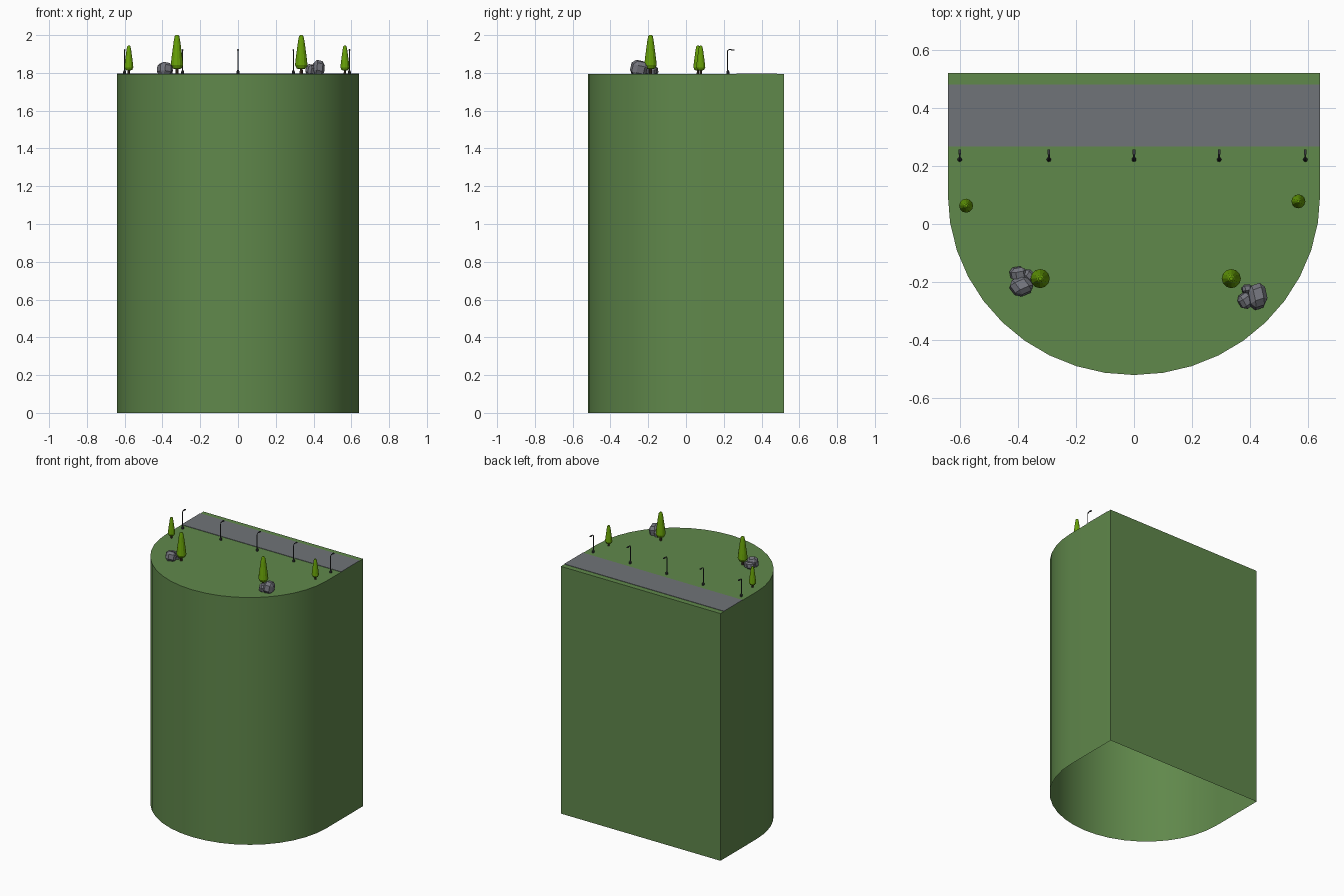
import bpy, bmesh, math
from mathutils import Matrix, Vector, Euler

if "Cube" in bpy.data.objects:
    bpy.data.objects.remove(bpy.data.objects["Cube"])

TOP = 1.794


def srgb(r, g, b):
    return tuple(((c / 255 + 0.055) / 1.055) ** 2.4 if c > 10 else c / 255 / 12.92
                 for c in (r, g, b)) + (1.0,)


def material(name, rgb):
    m = bpy.data.materials.new(name)
    m.diffuse_color = srgb(*rgb)
    m.use_nodes = True
    m.node_tree.nodes["Principled BSDF"].inputs["Base Color"].default_value = m.diffuse_color
    return m


GRASS = material("grass green", (96, 136, 75))
ROAD = material("asphalt grey", (112, 116, 120))
LEAF = material("leaf green", (103, 160, 8))
BARK = material("bark brown", (72, 56, 42))
ROCK = material("stone grey", (116, 117, 125))
METAL = material("dark metal", (58, 60, 63))


def finish(name, bm, mat, smooth=None):
    me = bpy.data.meshes.new(name)
    bm.to_mesh(me)
    bm.free()
    me.materials.append(mat)
    if smooth:
        for p in me.polygons:
            p.use_smooth = True
        me.set_sharp_from_angle(angle=math.radians(smooth))
    ob = bpy.data.objects.new(name, me)
    bpy.context.collection.objects.link(ob)
    return ob


def lathe(bm, profile, centre, sides):
    """Revolve (radius, height) pairs, capping both ends."""
    rings = [[bm.verts.new((centre[0] + r * math.cos(2 * math.pi * i / sides),
                            centre[1] + r * math.sin(2 * math.pi * i / sides),
                            centre[2] + z)) for i in range(sides)] for r, z in profile]
    for a, b in zip(rings, rings[1:]):
        for i in range(sides):
            j = (i + 1) % sides
            bm.faces.new((a[i], a[j], b[j], b[i]))
    bm.faces.new(rings[0][::-1])
    bm.faces.new(rings[-1])


# Cliff: D-shaped plateau, flat back, rounded front, open underneath
outline = [(0.641, 0.52), (-0.641, 0.52)]
for i in range(21):
    a = math.pi + math.pi * i / 20
    outline.append((0.641 * math.cos(a), 0.10 + 0.62 * math.sin(a)))
bm = bmesh.new()
low = [bm.verts.new((x, y, 0)) for x, y in outline]
high = [bm.verts.new((x, y, TOP)) for x, y in outline]
n = len(outline)
for i in range(n):
    j = (i + 1) % n
    bm.faces.new((low[i], low[j], high[j], high[i]))
bm.faces.new(high)
finish("grass_cliff", bm, GRASS, 30)

# Road: thin strip along the back
bm = bmesh.new()
bmesh.ops.create_cube(bm, size=1, matrix=Matrix.Translation((0, 0.374, TOP + 0.001))
                      @ Matrix.Diagonal((1.282, 0.213, 0.004, 1)))
finish("road", bm, ROAD)

# Street lamps: foot, post and arm reaching over the road
for k, x in enumerate((-0.6, -0.293, 0, 0.293, 0.59)):
    bm = bmesh.new()
    lathe(bm, [(0.008, 0), (0.008, 0.012), (0.004, 0.02)], (x, 0.222, TOP), 8)
    finish(f"lamp_foot_{k}", bm, METAL)
    cu = bpy.data.curves.new(f"lamp_post_{k}", "CURVE")
    cu.dimensions = "3D"
    cu.bevel_depth = 0.003
    cu.bevel_resolution = 1
    cu.use_fill_caps = True
    sp = cu.splines.new("POLY")
    path = [(0.219, 0), (0.219, 0.118), (0.222, 0.126), (0.23, 0.129), (0.242, 0.129)]
    sp.points.add(len(path) - 1)
    for p, (y, z) in zip(sp.points, path):
        p.co = (x, y, TOP + z, 1)
    cu.materials.append(METAL)
    bpy.context.collection.objects.link(bpy.data.objects.new(f"lamp_post_{k}", cu))
    bm = bmesh.new()
    bmesh.ops.create_cube(bm, size=1, matrix=Matrix.Translation((x, 0.248, TOP + 0.128))
                          @ Matrix.Diagonal((0.009, 0.018, 0.006, 1)))
    finish(f"lamp_head_{k}", bm, METAL)

# Trees: tapered crown on a short trunk
crown = [(0.012, 0.026), (0.024, 0.029), (0.033, 0.048), (0.029, 0.085),
         (0.017, 0.175), (0.012, 0.2), (0.006, 0.206)]
for k, (x, y, s) in enumerate(((-0.323, -0.188, 1), (0.335, -0.188, 1),
                               (-0.578, 0.063, 0.73), (0.566, 0.078, 0.73))):
    bm = bmesh.new()
    lathe(bm, [(r * s, z * s) for r, z in crown], (x, y, TOP), 12)
    finish(f"tree_crown_{k}", bm, LEAF)
    bm = bmesh.new()
    lathe(bm, [(0.009 * s, 0), (0.007 * s, 0.035 * s)], (x, y, TOP), 8)
    finish(f"tree_trunk_{k}", bm, BARK)

# Rocks: chamfered, turned blocks in two clusters (x, y, half widths, height, turn)
rocks = [(-0.398, -0.172, 0.027, 0.023, 0.045, 0.2), (-0.388, -0.215, 0.036, 0.029, 0.063, 0.5),
         (-0.364, -0.178, 0.017, 0.02, 0.04, 0.9), (0.425, -0.25, 0.03, 0.04, 0.074, 0.25),
         (0.385, -0.263, 0.024, 0.026, 0.052, 0.6), (0.389, -0.224, 0.017, 0.015, 0.05, 0.1)]
for k, (x, y, a, b, h, turn) in enumerate(rocks):
    bm = bmesh.new()
    bmesh.ops.create_cube(bm, size=2)
    bmesh.ops.bevel(bm, geom=bm.edges[:], offset=0.5, segments=1, affect="EDGES")
    tilt = Euler((0.2 * (-1) ** k, 0.18, turn)).to_matrix().to_4x4()
    bm.transform(Matrix.Translation((x, y, TOP + h * 0.4))
                 @ Matrix.Diagonal((a, b, h * 0.54, 1)) @ tilt)
    finish(f"rock_{k}", bm, ROCK)
